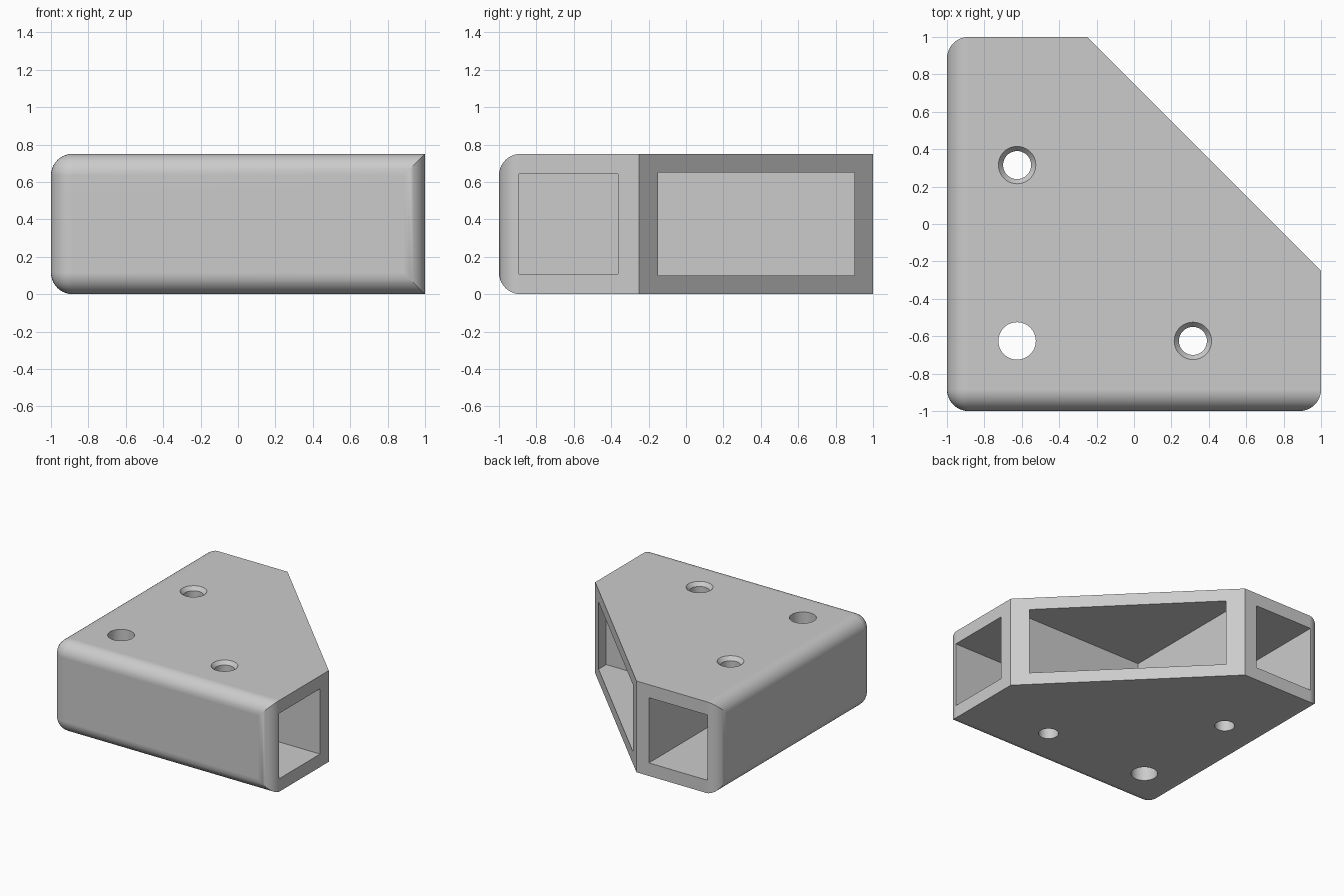
import bpy, bmesh
from math import radians

H, R, S = 0.75, 0.115, 0.25    # height, fillet radius, end of the chamfered corner
WALL = 0.107                   # sleeve wall thickness
INNER = -0.363                 # inner side of each sleeve
HOLE = 0.315                   # screw position along each arm
MID = -0.625                   # centre line of the arms

cube = bpy.data.objects.get("Cube")
if cube:
    bpy.data.objects.remove(cube, do_unlink=True)

grey = bpy.data.materials.new("light grey")
grey.use_nodes = True
colour = (0.6, 0.6, 0.6, 1)
grey.diffuse_color = colour
grey.node_tree.nodes["Principled BSDF"].inputs["Base Color"].default_value = colour


def add_object(name, bm):
    bmesh.ops.recalc_face_normals(bm, faces=bm.faces)
    mesh = bpy.data.meshes.new(name)
    bm.to_mesh(mesh)
    bm.free()
    mesh.materials.append(grey)
    obj = bpy.data.objects.new(name, mesh)
    bpy.context.collection.objects.link(obj)
    return obj


def box(name, lo, hi):
    bm = bmesh.new()
    bmesh.ops.create_cube(bm, size=1)
    for v in bm.verts:
        v.co = [a + (b - a) * (c + 0.5) for a, b, c in zip(lo, hi, v.co)]
    return add_object(name, bm)


def cone(name, x, y, z0, z1, r0, r1):
    bm = bmesh.new()
    bmesh.ops.create_cone(bm, cap_ends=True, segments=48, radius1=r0, radius2=r1, depth=z1 - z0)
    bmesh.ops.translate(bm, vec=(x, y, (z0 + z1) / 2), verts=bm.verts)
    return add_object(name, bm)


# Body: chamfered square, rounded along the two outer sides
bm = bmesh.new()
outline = [(-1, -1), (1, -1), (1, -S), (-S, 1), (-1, 1)]
base = bm.faces.new([bm.verts.new((x, y, 0)) for x, y in outline])
top = bmesh.ops.extrude_face_region(bm, geom=[base])["geom"]
bmesh.ops.translate(bm, vec=(0, 0, H), verts=[g for g in top if isinstance(g, bmesh.types.BMVert)])
bmesh.ops.recalc_face_normals(bm, faces=bm.faces)
rounded = []
for e in bm.edges:
    a, b = (v.co for v in e.verts)
    on_side = any(a[i] < -0.99 and b[i] < -0.99 for i in (0, 1))
    at_end = abs(a.z - b.z) < 0.01 or abs(a.x) + abs(a.y) > 1.9
    if on_side and at_end:
        rounded.append(e)
bmesh.ops.bevel(bm, geom=rounded, offset=R, offset_type='OFFSET', segments=10,
                profile=0.5, affect='EDGES', clamp_overlap=False)
body = add_object("corner_bracket", bm)

# Cutters: middle pocket, two sleeves and their countersunk screw holes, corner hole
cutters = [box("middle_pocket", (-S, -S, 0.1), (0.9, 0.9, H - 0.1)),
           cone("corner_hole", MID, MID, -0.1, H + 0.1, 0.1, 0.1)]
lo, hi, end = -1 + WALL, INNER, INNER + 0.008
cutters.append(box("side_sleeve", (end, lo, WALL), (1.1, hi, H - WALL)))
cutters.append(box("back_sleeve", (lo, end, WALL), (hi, 1.1, H - WALL)))
for side, x, y in (("side", HOLE, MID), ("back", MID, HOLE)):
    cutters.append(cone(side + "_screw_hole", x, y, -0.1, H + 0.1, 0.075, 0.075))
    cutters.append(cone(side + "_countersink", x, y, H - 0.03, H + 0.03, 0.075, 0.125))

bpy.ops.object.select_all(action='DESELECT')
body.select_set(True)
bpy.context.view_layer.objects.active = body
for cutter in cutters:
    cutter.hide_render = True
    mod = body.modifiers.new(cutter.name, 'BOOLEAN')
    mod.operation = 'DIFFERENCE'
    mod.solver = 'EXACT'
    mod.object = cutter
    bpy.ops.object.modifier_apply(modifier=mod.name)
for cutter in cutters:
    bpy.data.objects.remove(cutter, do_unlink=True)

# Smooth fillets and holes, flat large faces
bpy.ops.object.shade_smooth_by_angle(angle=radians(30))
normals = body.modifiers.new("flat_faces", 'WEIGHTED_NORMAL')
normals.keep_sharp = True
